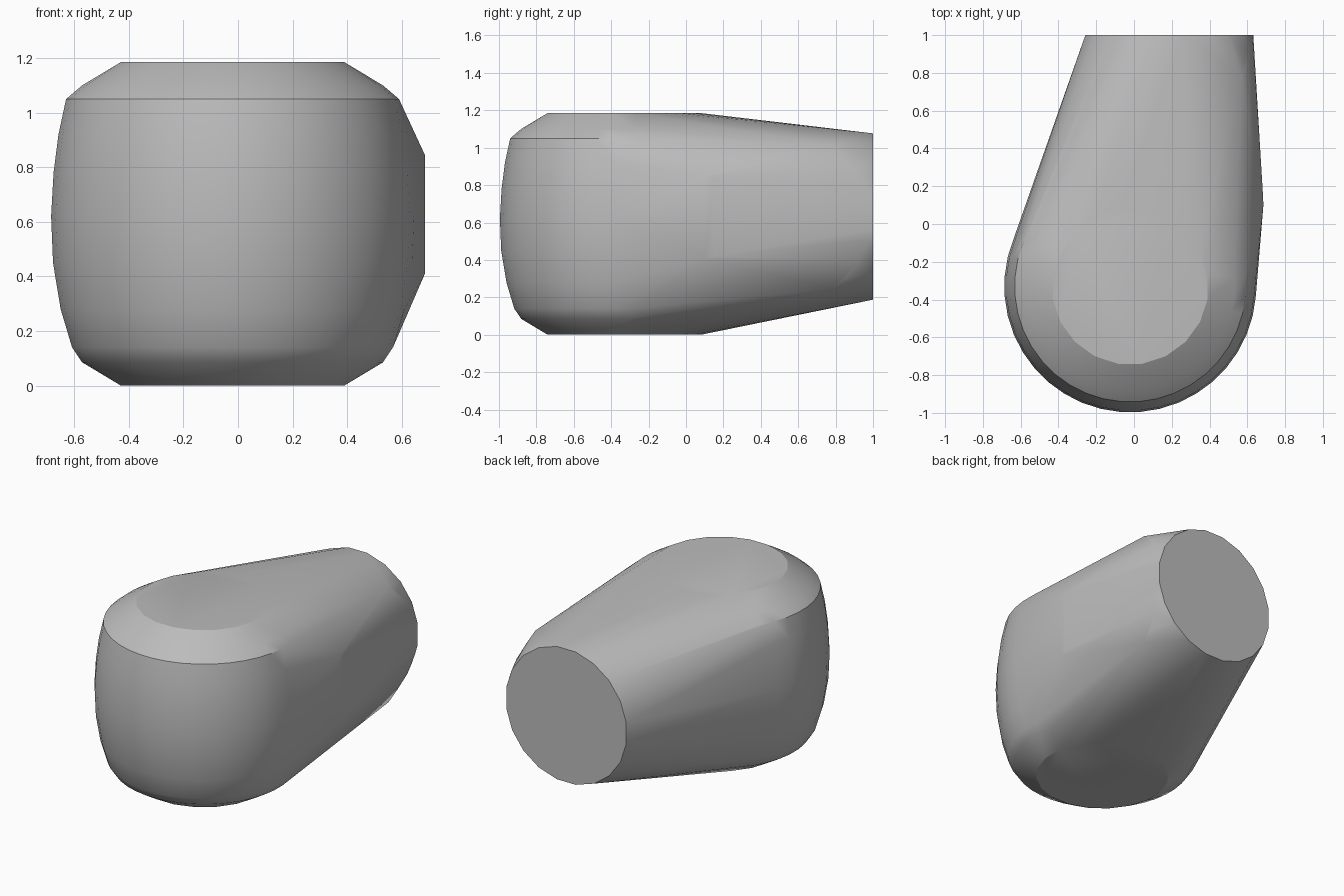
import bpy, bmesh
from math import cos, sin, pi, radians

cube = bpy.data.objects.get("Cube")
if cube:
    bpy.data.objects.remove(cube, do_unlink=True)

grey = bpy.data.materials.new("plain_grey")
grey.use_nodes = True
colour = (0.5, 0.5, 0.5, 1)
grey.diffuse_color = colour
grey.node_tree.nodes["Principled BSDF"].inputs["Base Color"].default_value = colour


def ring(centre, radius, sides, plane):
    """Points of a circle lying flat (XY) or upright (XZ)."""
    for i in range(sides):
        a = 2 * pi * (i + 0.5) / sides
        u, v = radius * cos(a), radius * sin(a)
        x, y, z = centre
        yield (x + u, y + v, z) if plane == "XY" else (x + u, y, z + v)


points = []

# Rounded barrel at the front: (height, radius, sides)
profile = [(0, 0.415, 20), (0.085, 0.553, 40), (0.14, 0.59, 40),
           (0.28, 0.632, 40), (0.45, 0.66, 40), (0.62, 0.667, 40),
           (0.78, 0.658, 40), (0.92, 0.64, 40), (1.05, 0.612, 40),
           (1.10, 0.553, 40), (1.185, 0.415, 20)]
for z, radius, sides in profile:
    points += ring((-0.02, -0.33, z), radius, sides, "XY")

# Round flat end at the back
points += ring((0.187, 1, 0.632), 0.45, 20, "XZ")

# Bulging left flank and its curved rear border
points += [(0.685, 0.1, 0.41), (0.685, 0.1, 0.845), (0.683, 0.15, 0.42), (0.683, 0.15, 0.84)]
for x, y, rise in [(0.57, 0.78, 0.385), (0.585, 0.85, 0.325),
                   (0.61, 0.92, 0.24), (0.628, 0.975, 0.125)]:
    points += [(x, y, 0.63 + rise), (x, y, 0.63 - rise)]

# Tight convex skin around all the sections
bm = bmesh.new()
for p in points:
    bm.verts.new(p)
hull = bmesh.ops.convex_hull(bm, input=bm.verts[:])
inner = {g for g in hull["geom_interior"] + hull["geom_unused"] if isinstance(g, bmesh.types.BMVert)}
bmesh.ops.delete(bm, geom=list(inner), context="VERTS")
bmesh.ops.dissolve_limit(bm, angle_limit=radians(0.5), verts=bm.verts[:], edges=bm.edges[:])
bmesh.ops.recalc_face_normals(bm, faces=bm.faces[:])

mesh = bpy.data.meshes.new("tapered_body")
bm.to_mesh(mesh)
bm.free()
mesh.materials.append(grey)
body = bpy.data.objects.new("tapered_body", mesh)
bpy.context.collection.objects.link(body)

bpy.context.view_layer.objects.active = body
body.select_set(True)
bpy.ops.object.shade_smooth_by_angle(angle=radians(30))
